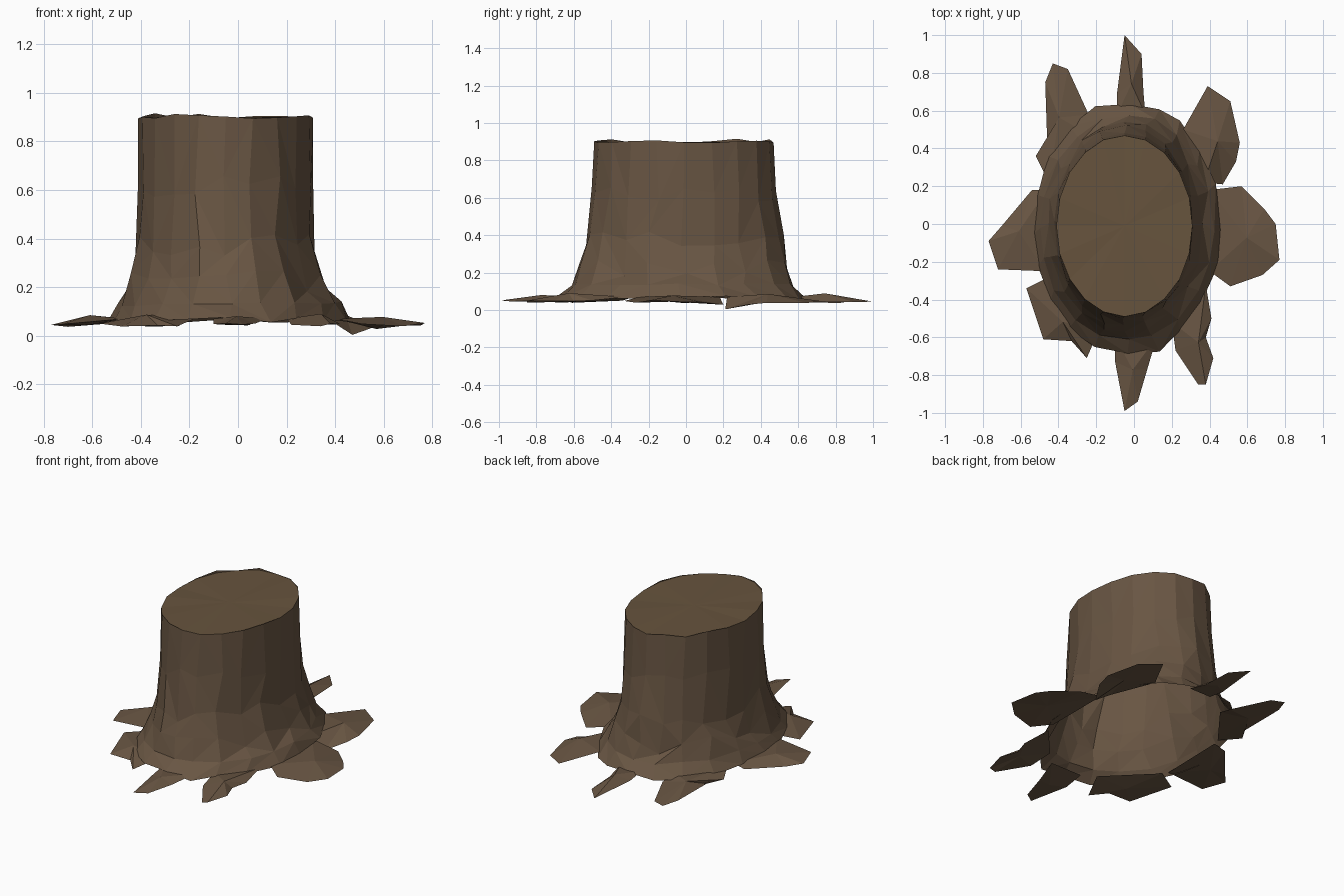
import bpy, bmesh, math, random

if "Cube" in bpy.data.objects:
    bpy.data.objects.remove(bpy.data.objects["Cube"])

random.seed(7)
SIDES = 20


def material(name, color):
    m = bpy.data.materials.new(name)
    m.diffuse_color = (*color, 1)
    m.use_nodes = True
    m.node_tree.nodes["Principled BSDF"].inputs["Base Color"].default_value = m.diffuse_color
    return m


bark = material("bark", (0.14, 0.092, 0.056))
cut_wood = material("cut_wood", (0.135, 0.088, 0.047))


def finish(bm, name, mat):
    me = bpy.data.meshes.new(name)
    bm.to_mesh(me)
    bm.free()
    me.materials.append(mat)
    ob = bpy.data.objects.new(name, me)
    bpy.context.collection.objects.link(ob)
    return ob


def jit(a):
    return random.uniform(-a, a)


def edge_height(x, y):
    # ground edge sags beside the right-hand roots
    d = (x - 0.47) ** 2 + (y - 0.21) ** 2
    return 0.045 - 0.045 * math.exp(-d / 0.015)


# Trunk levels: z, x min, x max, y min, y max, roughness
levels = [
    (0.905, -0.41, 0.31, -0.49, 0.47, 0.004),
    (0.62, -0.41, 0.31, -0.505, 0.485, 0.009),
    (0.37, -0.425, 0.317, -0.54, 0.52, 0.010),
    (0.22, -0.455, 0.36, -0.575, 0.545, 0.015),
    (0.13, -0.495, 0.42, -0.62, 0.58, 0.020),
    (0.065, -0.53, 0.46, -0.70, 0.65, 0.025),
]

# Trunk: hollow flared shell, open underneath
bm = bmesh.new()
rings = []
for i, (z, x0, x1, y0, y1, rough) in enumerate(levels):
    ring = []
    for k in range(SIDES):
        a = 2 * math.pi * k / SIDES + (jit(0.05) if i else 0)
        s = 1 + jit(rough)
        x = (x0 + x1) / 2 + (x1 - x0) / 2 * math.cos(a) * s
        y = (y0 + y1) / 2 + (y1 - y0) / 2 * math.sin(a) * s
        dz = jit(0.012) if i in (0, 4, 5) else jit(0.05)
        ring.append(bm.verts.new((x, y, z + dz)))
    rings.append(ring)
for up, lo in zip(rings, rings[1:]):
    for k in range(SIDES):
        a, b = up[k], up[(k + 1) % SIDES]
        c, d = lo[(k + 1) % SIDES], lo[k]
        if random.random() < 0.5:
            bm.faces.new((a, d, c))
            bm.faces.new((a, c, b))
        else:
            bm.faces.new((a, d, b))
            bm.faces.new((b, d, c))
rim = [v.co.copy() for v in rings[0]]
finish(bm, "trunk", bark)

# Sawn top, just below the ragged rim
bm = bmesh.new()
bm.faces.new([bm.verts.new((p.x, p.y, min(p.z, 0.9))) for p in rim])
bmesh.ops.poke(bm, faces=bm.faces[:])
finish(bm, "sawn_top", cut_wood)


# Roots: flat, pointed slabs; first and last outline points tuck under the trunk
def root(name, pts):
    bm = bmesh.new()
    edge = []
    for i, (x, y) in enumerate(pts):
        z = edge_height(x, y) + jit(0.008)
        if i in (0, len(pts) - 1):
            z = 0.07
        edge.append(bm.verts.new((x, y, z)))
    cx = sum(p[0] for p in pts) / len(pts)
    cy = sum(p[1] for p in pts) / len(pts)
    ridge = bm.verts.new((cx, cy, 0.085 + jit(0.008)))
    under = bm.verts.new((cx, cy, 0.045))
    for a, b in zip(edge, edge[1:] + edge[:1]):
        bm.faces.new((a, b, ridge))
        bm.faces.new((b, a, under))
    bmesh.ops.recalc_face_normals(bm, faces=bm.faces[:])
    finish(bm, name, bark)


root("right_root", [(.40, .18), (.57, .20), (.69, .08), (.75, 0), (.77, -.19),
                    (.68, -.27), (.51, -.33), (.40, -.25)])
root("front_right_root", [(.38, -.32), (.41, -.50), (.38, -.60), (.42, -.71),
                          (.38, -.85), (.34, -.85), (.22, -.67), (.20, -.52)])
root("front_root", [(.12, -.60), (.07, -.77), (.02, -.94), (-.05, -.99),
                    (-.10, -.73), (-.10, -.60)])
root("front_left_root", [(-.18, -.55), (-.25, -.71), (-.33, -.62), (-.48, -.61),
                         (-.57, -.34), (-.45, -.28)])
root("left_root", [(-.47, -.25), (-.72, -.24), (-.77, -.09), (-.70, -.01),
                   (-.54, .18), (-.46, .18)])
root("back_left_root", [(-.45, .22), (-.52, .36), (-.46, .45), (-.47, .75),
                        (-.43, .85), (-.35, .82), (-.24, .58), (-.25, .48)])
root("back_root", [(-.09, .58), (-.09, .69), (-.05, 1.0), (.04, .90),
                   (.05, .70), (.06, .58)])
root("back_right_root", [(.26, .50), (.39, .73), (.51, .65), (.56, .43),
                         (.54, .33), (.47, .21), (.37, .22)])
